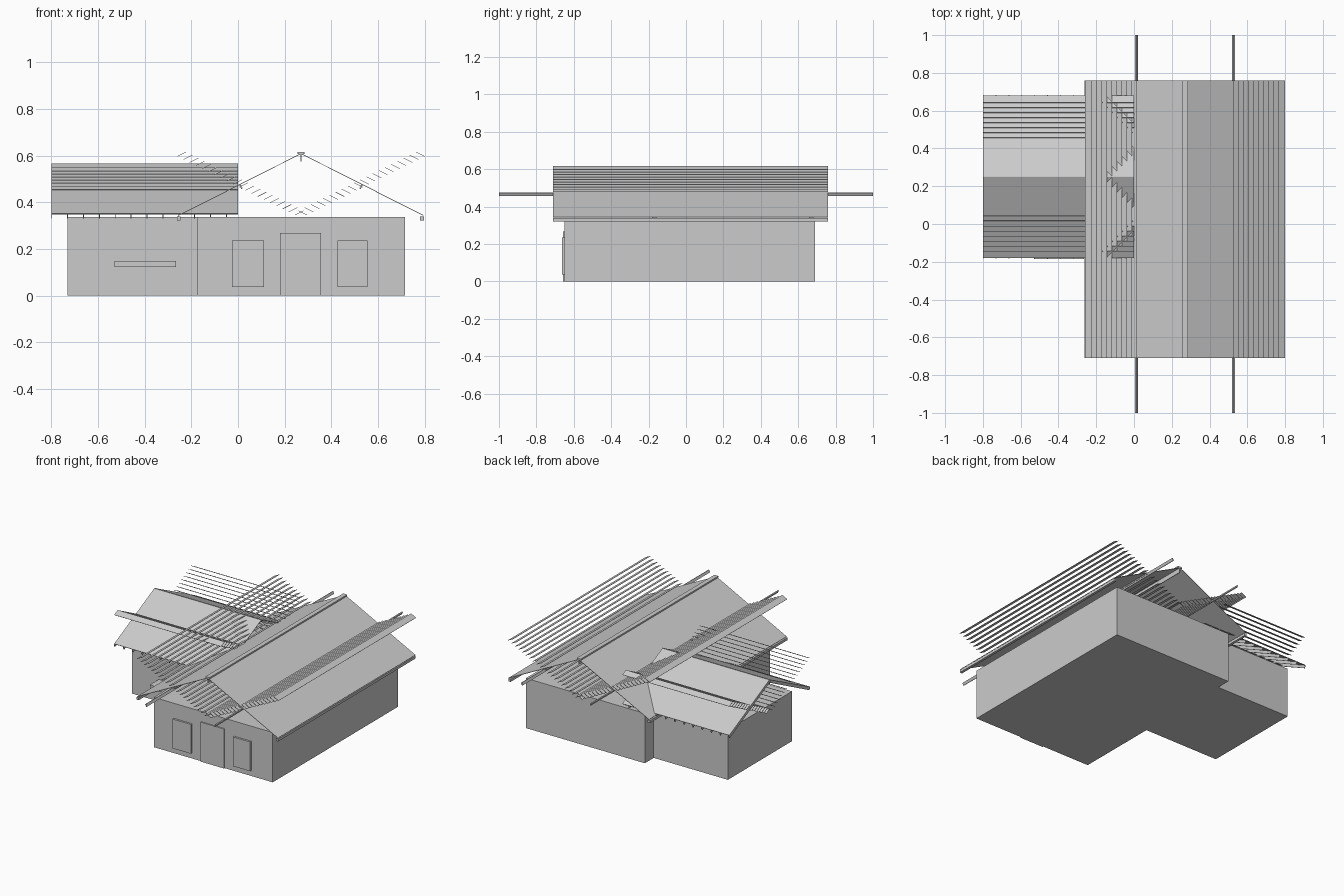
import bpy, bmesh, math
from mathutils import Matrix, Vector

if "Cube" in bpy.data.objects:
    bpy.data.objects.remove(bpy.data.objects["Cube"])

grey = bpy.data.materials.new("plain grey")
grey.diffuse_color = (0.6, 0.6, 0.6, 1)
grey.use_nodes = True
grey.node_tree.nodes["Principled BSDF"].inputs["Base Color"].default_value = grey.diffuse_color


def finish(name, bm):
    bmesh.ops.recalc_face_normals(bm, faces=bm.faces)
    mesh = bpy.data.meshes.new(name)
    bm.to_mesh(mesh)
    bm.free()
    mesh.materials.append(grey)
    ob = bpy.data.objects.new(name, mesh)
    bpy.context.collection.objects.link(ob)
    return ob


def boxes(name, items):
    """One object made of boxes: (centre, size, axis, angle)."""
    bm = bmesh.new()
    for centre, size, axis, angle in items:
        m = (Matrix.Translation(Vector(centre)) @ Matrix.Rotation(angle, 4, axis)
             @ Matrix.Diagonal((*size, 1)))
        bmesh.ops.create_cube(bm, size=1, matrix=m)
    return finish(name, bm)


def span(name, x, y, z):
    """Upright box given by its limits."""
    lims = (x, y, z)
    return boxes(name, [([sum(l) / 2 for l in lims], [l[1] - l[0] for l in lims], 'X', 0)])


# L-shaped walls, extruded from the floor outline
outline = [(-0.175, -0.65), (0.715, -0.65), (0.715, 0.69), (-0.175, 0.69),
           (-0.175, 0.595), (-0.73, 0.595), (-0.73, -0.09), (-0.175, -0.09)]
bm = bmesh.new()
floor = bm.faces.new([bm.verts.new((x, y, 0)) for x, y in outline])
ext = bmesh.ops.extrude_face_region(bm, geom=[floor], use_keep_orig=True)
bmesh.ops.translate(bm, vec=(0, 0, 0.337),
                    verts=[g for g in ext["geom"] if isinstance(g, bmesh.types.BMVert)])
finish("walls", bm)

# Door, windows and the shelf on the side wing
span("door", (0.18, 0.355), (-0.657, -0.648), (0, 0.267))
span("left_window", (-0.025, 0.112), (-0.663, -0.648), (0.037, 0.235))
span("right_window", (0.427, 0.555), (-0.663, -0.648), (0.037, 0.235))
span("wing_shelf", (-0.53, -0.265), (-0.185, -0.088), (0.123, 0.149))


def gable(name, profile, along, lo, hi):
    """Thin roof sheet: an open profile swept along x or y."""
    bm = bmesh.new()
    rows = []
    for t in (lo, hi):
        rows.append([bm.verts.new((p, t, z) if along == 'Y' else (t, p, z)) for p, z in profile])
    for i in range(len(profile) - 1):
        bm.faces.new((rows[0][i], rows[0][i + 1], rows[1][i + 1], rows[1][i]))
    bmesh.ops.recalc_face_normals(bm, faces=bm.faces)
    if sum(f.normal.z for f in bm.faces) < 0:
        bmesh.ops.reverse_faces(bm, faces=bm.faces)
    mesh_ob = finish(name, bm)
    sheet = mesh_ob.modifiers.new("thickness", 'SOLIDIFY')
    sheet.thickness = 0.003
    sheet.offset = 0
    return mesh_ob


SLOPE = math.atan(0.5)
MID_X, MID_Y = 0.27, 0.25
Y0, Y1 = -0.71, 0.76
YC, YL = (Y0 + Y1) / 2, Y1 - Y0

# Roof sheets
gable("main_roof", [(-0.255, 0.343), (MID_X, 0.608), (0.795, 0.343)], 'Y', Y0, Y1)
gable("wing_roof", [(-0.18, 0.351), (MID_Y, 0.563), (0.68, 0.351)], 'X', -0.80, 0.0)

# Ridge trim and gutters
span("ridge_cap", (0.255, 0.285), (Y0, Y1), (0.606, 0.616))
span("ridge_board", (0.268, 0.272), (Y0, Y1), (0.575, 0.606))
span("wing_ridge_board", (-0.80, 0.0), (0.248, 0.252), (0.55, 0.566))
span("left_gutter", (-0.262, -0.246), (Y0, Y1), (0.321, 0.338))
span("right_gutter", (0.780, 0.797), (Y0, Y1), (0.321, 0.338))

# Batten slats: each lies parallel to its roof slope, rows falling to the middle
STEP, WIDTH, THICK = 0.0265, 0.042, 0.002
main_slats, wing_slats, purlins, rafters = [], [], [], []
for side in (-1, 1):
    for i in range(20):
        out = 0.511 - STEP * i
        main_slats.append(((MID_X + side * out, YC, 0.606 - STEP * i / 2),
                           (WIDTH, YL, THICK), 'Y', side * SLOPE))
    for i in range(16):
        out = 0.411 - STEP * i
        wing_slats.append(((-0.40, MID_Y + side * out, 0.556 - STEP * i / 2),
                           (0.80, WIDTH, THICK), 'X', -side * SLOPE))
    # Long rails that run past both gables
    purlins.append(((MID_X + side * 0.257, 0, 0.466), (0.007, 2.0, 0.018), 'Y', side * SLOPE))
    # Rafters under the wing roof
    for i in range(12):
        rafters.append(((-0.798 + 0.068 * i, MID_Y + side * 0.217, 0.445),
                        (0.004, 0.476, 0.018), 'X', -side * SLOPE))
boxes("main_roof_slats", main_slats)
boxes("wing_roof_slats", wing_slats)
boxes("long_rails", purlins)
boxes("wing_rafters", rafters)
